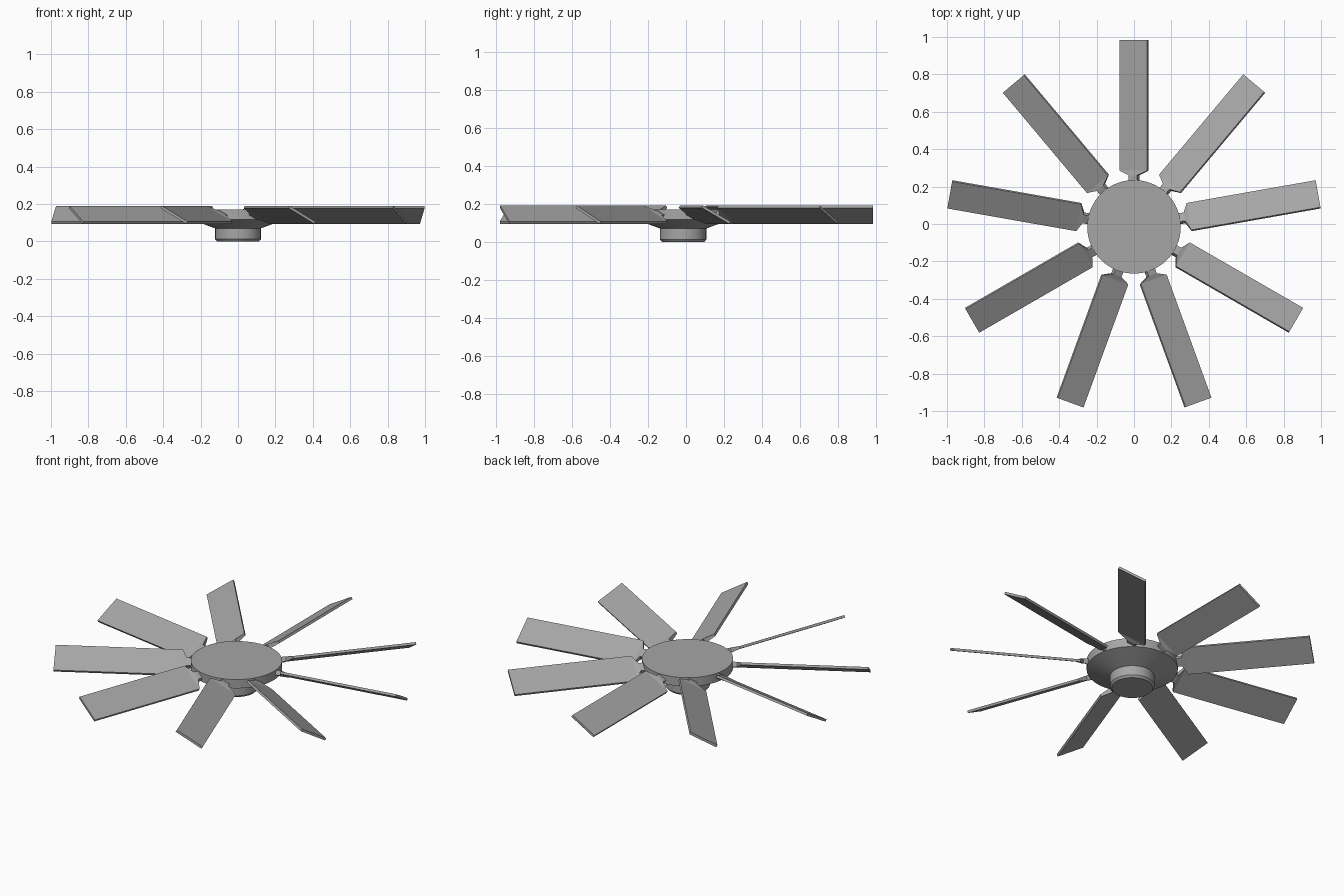
import bpy, bmesh, math
from mathutils import Matrix, Vector

cube = bpy.data.objects.get("Cube")
if cube:
    bpy.data.objects.remove(cube, do_unlink=True)

CENTRE_Y = -0.015
BLADES = 9
PITCH = math.radians(30)
BLADE_Z = 0.1425

grey = bpy.data.materials.new("grey_metal")
grey.use_nodes = True
colour = (0.38, 0.38, 0.38, 1)
grey.diffuse_color = colour
grey.node_tree.nodes["Principled BSDF"].inputs["Base Color"].default_value = colour


def make_object(name, bm):
    bmesh.ops.recalc_face_normals(bm, faces=bm.faces)
    mesh = bpy.data.meshes.new(name)
    bm.to_mesh(mesh)
    bm.free()
    mesh.materials.append(grey)
    obj = bpy.data.objects.new(name, mesh)
    bpy.context.collection.objects.link(obj)
    return obj


def loft(bm, rings):
    """Skin a list of equal-length closed rings and cap both ends."""
    loops = [[bm.verts.new(p) for p in ring] for ring in rings]
    for a, b in zip(loops, loops[1:]):
        for i in range(len(a)):
            j = (i + 1) % len(a)
            bm.faces.new((a[i], a[j], b[j], b[i]))
    bm.faces.new(loops[0])
    bm.faces.new(loops[-1])


def circle(radius, z, count=64):
    return [(radius * math.cos(math.tau * i / count),
             radius * math.sin(math.tau * i / count), z) for i in range(count)]


# Hub: motor cap below, flared cone and flat top disc
profile = [(0.112, 0.0), (0.122, 0.012), (0.122, 0.07), (0.25, 0.117), (0.25, 0.17)]
bm = bmesh.new()
loft(bm, [circle(r, z) for r, z in profile])
hub = make_object("hub", bm)
hub.location.y = CENTRE_Y
bpy.context.view_layer.objects.active = hub
hub.select_set(True)
bpy.ops.object.shade_smooth_by_angle(angle=math.radians(15))
hub.select_set(False)

# Pitched cross-section across the blade direction
chord = Vector((0, math.cos(PITCH), -math.sin(PITCH)))
normal = Vector((0, math.sin(PITCH), math.cos(PITCH)))


def section(radius, half_width, half_thick):
    middle = Vector((radius, 0, BLADE_Z))
    return [middle + chord * half_width * s + normal * half_thick * t
            for s, t in ((-1, -1), (1, -1), (1, 1), (-1, 1))]


# Blades: short arm, tapered root and long flat paddle
sections = [(0.20, 0.026, 0.014), (0.275, 0.026, 0.014),
            (0.30, 0.0845, 0.007), (1.0, 0.0845, 0.007)]
for k in range(BLADES):
    bm = bmesh.new()
    loft(bm, [section(*s) for s in sections])
    angle = math.pi / 2 + math.tau * k / BLADES
    bm.transform(Matrix.Translation((0, CENTRE_Y, 0)) @ Matrix.Rotation(angle, 4, "Z"))
    make_object(f"blade_{k + 1}", bm)
